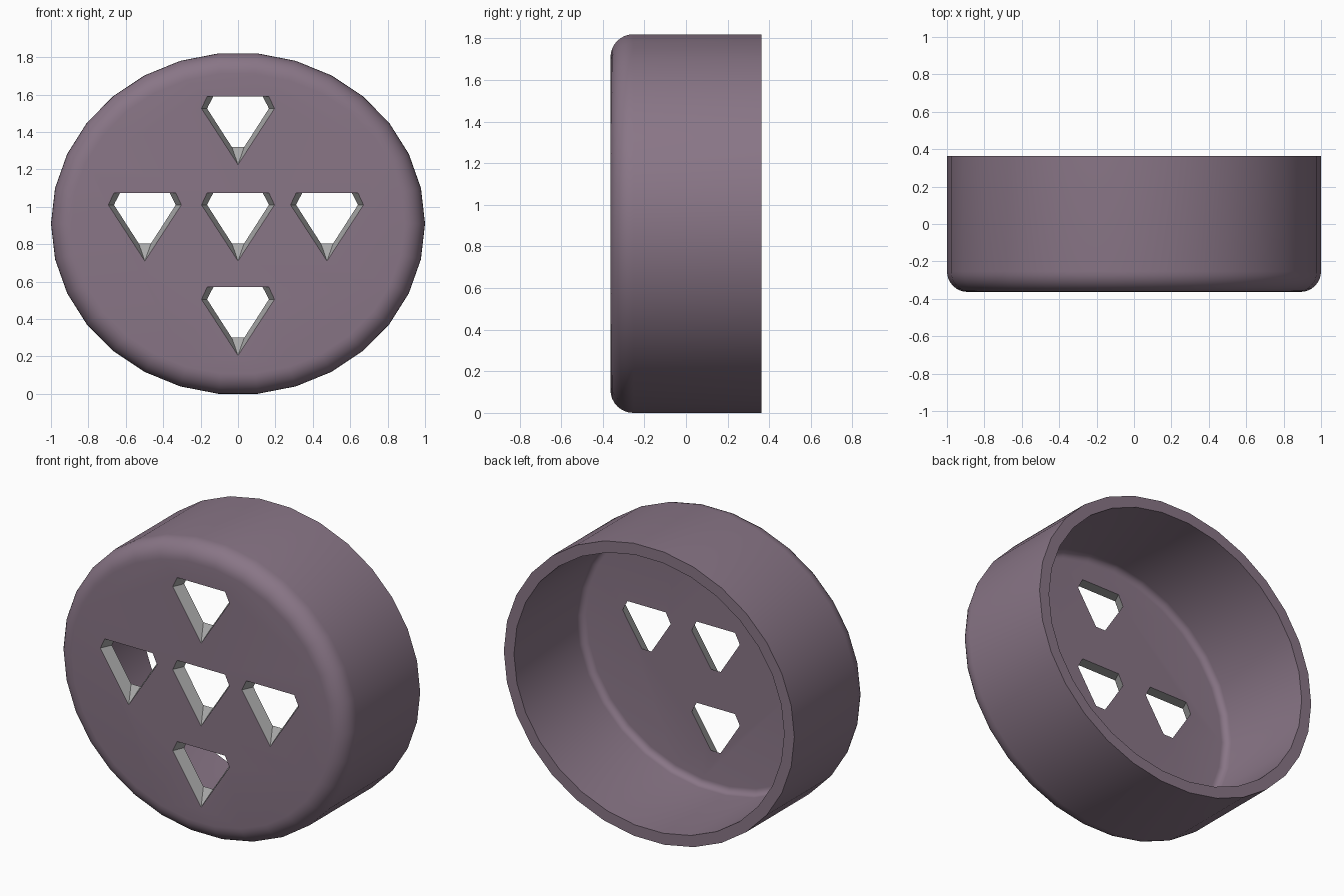
import bpy, bmesh
from math import cos, sin, pi

if "Cube" in bpy.data.objects:
    bpy.data.objects.remove(bpy.data.objects["Cube"])

SIDES, RX, RZ, CZ = 30, 1.0, 0.915, 0.91
FRONT, BACK, WALL, ROUND = -0.363, 0.363, 0.07, 0.11


def material(name, color):
    m = bpy.data.materials.new(name)
    m.diffuse_color = color
    m.use_nodes = True
    m.node_tree.nodes["Principled BSDF"].inputs["Base Color"].default_value = m.diffuse_color
    return m


def to_object(bm, name, mat):
    bmesh.ops.recalc_face_normals(bm, faces=bm.faces)
    me = bpy.data.meshes.new(name)
    bm.to_mesh(me)
    bm.free()
    me.materials.append(mat)
    ob = bpy.data.objects.new(name, me)
    bpy.context.collection.objects.link(ob)
    return ob


def arc(radius, steps):
    # rounded corner between floor and wall, as (inset, y)
    c = (ROUND, FRONT + ROUND)
    return [(c[0] - radius * sin(a), c[1] - radius * cos(a))
            for a in (pi / 2 * i / steps for i in range(steps + 1))]


# Round cap: outer skin, rim and inner skin as one lofted profile
profile = (arc(ROUND, 8) + [(0, BACK), (WALL, BACK)]
           + arc(ROUND - WALL, 6)[::-1])
bm = bmesh.new()
rings = []
for inset, y in profile:
    rings.append([bm.verts.new(((RX - inset) * cos(2 * pi * i / SIDES), y,
                                CZ + (RZ - inset) * sin(2 * pi * i / SIDES)))
                  for i in range(SIDES)])
for a, b in zip(rings, rings[1:]):
    for i in range(SIDES):
        j = (i + 1) % SIDES
        bm.faces.new((a[i], a[j], b[j], b[i]))
bm.faces.new(rings[0])
bm.faces.new(rings[-1])
cap = to_object(bm, "round_cap", material("mauve", (0.25, 0.18, 0.24, 1)))

# Gem-shaped holes, tapering through the floor
front = [(-0.165, 0), (0.165, 0), (0.195, -0.065), (0, -0.365), (0, -0.365), (-0.195, -0.065)]
back = [(-0.132, 0), (0.132, 0), (0.165, -0.065), (0.033, -0.27), (-0.033, -0.27), (-0.165, -0.065)]
bm = bmesh.new()
for x, z in [(0, 1.59), (-0.498, 1.075), (0, 1.075), (0.476, 1.075), (0, 0.57)]:
    pts = set()
    for (fx, fz), (bx, bz) in zip(front, back):
        pts.add((x + fx, FRONT - 0.1, z + fz))
        pts.add((x + fx, FRONT, z + fz))
        k = 1.3
        pts.add((x + fx + (bx - fx) * k, FRONT + WALL * k, z + fz + (bz - fz) * k))
    bmesh.ops.convex_hull(bm, input=[bm.verts.new(p) for p in sorted(pts)])
cutter = to_object(bm, "hole_cutter", material("grey", (0.4, 0.4, 0.4, 1)))
cutter.hide_render = True

mod = cap.modifiers.new("holes", 'BOOLEAN')
mod.operation = 'DIFFERENCE'
mod.solver = 'EXACT'
mod.material_mode = 'TRANSFER'
mod.object = cutter
bpy.context.view_layer.objects.active = cap
cap.select_set(True)
bpy.ops.object.modifier_apply(modifier=mod.name)
bpy.data.objects.remove(cutter)
bpy.ops.object.shade_smooth_by_angle(angle=pi / 6)
